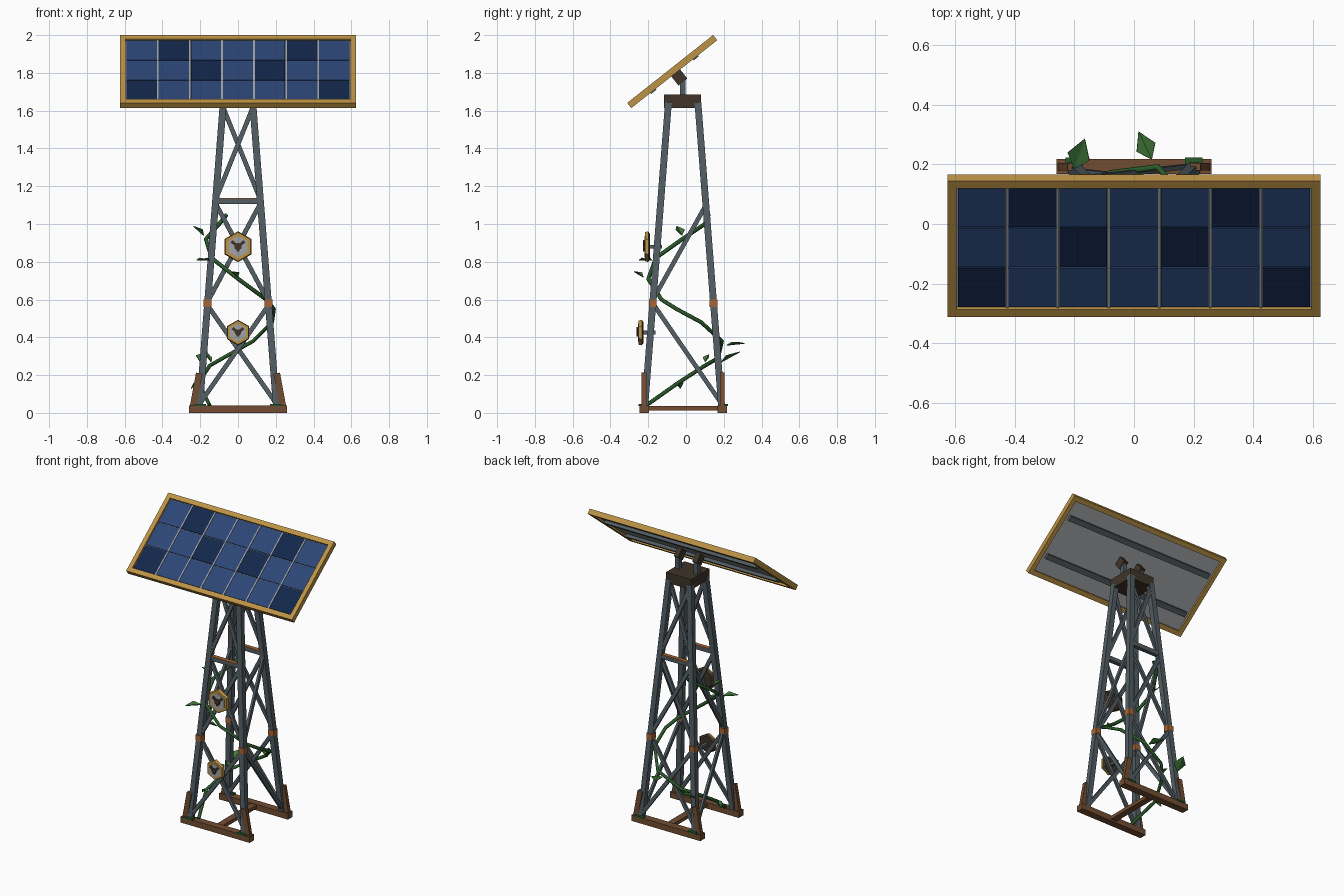
import bpy, bmesh, math
from mathutils import Matrix, Vector

if "Cube" in bpy.data.objects:
    bpy.data.objects.remove(bpy.data.objects["Cube"])


def material(name, r, g, b):
    m = bpy.data.materials.new(name)
    m.use_nodes = True
    m.diffuse_color = (r, g, b, 1)
    m.node_tree.nodes["Principled BSDF"].inputs["Base Color"].default_value = (r, g, b, 1)
    return m


steel = material("steel grey", .085, .11, .122)
rust = material("rust orange", .38, .13, .035)
timber = material("timber brown", .17, .075, .032)
dark = material("dark brown", .05, .034, .022)
brass = material("brass yellow", .50, .29, .06)
blue = material("cell blue", .024, .06, .18)
navy = material("cell navy", .006, .02, .068)
silver = material("silver grey", .36, .37, .38)
vine_green = material("vine green", .022, .10, .022)
leaf_green = material("leaf green", .05, .18, .04)


def finish(name, bm, mat):
    me = bpy.data.meshes.new(name)
    bm.to_mesh(me)
    bm.free()
    me.materials.append(mat)
    ob = bpy.data.objects.new(name, me)
    bpy.context.collection.objects.link(ob)
    return ob


def box(name, loc, size, mat, frame=Matrix()):
    bm = bmesh.new()
    m = frame @ Matrix.Translation(loc) @ Matrix.Diagonal((*size, 1))
    bmesh.ops.create_cube(bm, size=1, matrix=m)
    return finish(name, bm, mat)


def beam(name, p, q, w, d, mat):
    """Square bar from p to q."""
    p, q = Vector(p), Vector(q)
    z = (q - p).normalized()
    ref = Vector((0, 1, 0)) if abs(z.x) > .95 else Vector((1, 0, 0))
    x = (ref - z * ref.dot(z)).normalized()
    rot = Matrix((x, z.cross(x), z)).transposed().to_4x4()
    return box(name, (0, 0, 0), (w, d, (q - p).length), mat,
               Matrix.Translation((p + q) / 2) @ rot)


def hexagon(name, loc, r_back, r_front, depth, mat):
    """Six-sided prism facing the front, with a corner at the top."""
    bm = bmesh.new()
    m = Matrix.Translation(loc) @ Matrix.Rotation(math.pi / 2, 4, 'X')
    bmesh.ops.create_cone(bm, cap_ends=True, segments=6, radius1=r_back,
                          radius2=r_front, depth=depth, matrix=m)
    return finish(name, bm, mat)


# Tower
MID = -.015


def corner(sx, sy, z):
    h = .203 - (z - .04) * .078
    return Vector((sx * h, MID + sy * h, z))


for sy in (-1, 1):
    side = "front" if sy < 0 else "back"
    y = MID + sy * .207
    box(side + "_skid", (0, y, .02), (.52, .05, .04), timber)
    for sx in (-1, 1):
        beam(side + "_leg", corner(sx, sy, .03), corner(sx, sy, 1.64), .036, .036, steel)
        box(side + "_joint", corner(sx, sy, .58), (.042, .042, .04), rust)
        beam(side + "_foot_brace", (sx * .238, y, .03), (sx * .205, y, .21), .035, .026, timber)
        box(side + "_moss", (sx * .2, y + sy * .015, .042), (.06, .03, .012), vine_green)
        # crossed braces, one bar of each pair set slightly behind the other
        for lo, hi in ((.05, .57), (.59, 1.11), (1.13, 1.62)):
            off = Vector((0, sx * .008, 0))
            beam(side + "_cross_brace", corner(sx, sy, lo) + off,
                 corner(-sx, sy, hi) + off, .024, .016, steel)
    a, b = corner(-1, sy, 1.12), corner(1, sy, 1.12)
    beam(side + "_tie_bar", a, b, .028, .026, steel)
    box(side + "_tie_bar_top", (0, a.y, 1.135), (b.x - a.x, .028, .004), rust)

for sx in (-1, 1):
    beam("side_lower_brace", corner(sx, -1, .58), corner(sx, 1, .05), .016, .024, steel)
    beam("side_upper_brace", corner(sx, -1, .60), corner(sx, 1, 1.10), .016, .024, steel)
box("centre_beam", (0, MID, .024), (.045, .38, .024), timber)
box("tower_cap", (0, MID - .003, 1.65), (.19, .195, .07), dark)

# Tilted panel
TILT = Matrix.Translation((0, -.073, 1.807)) @ Matrix.Rotation(math.radians(38.3), 4, 'X')
for s in (-1, 1):
    box("panel_frame_end", (s * .61, 0, 0), (.03, .58, .035), brass, TILT)
    box("panel_frame_edge", (0, s * .274, 0), (1.19, .032, .035), brass, TILT)
    box("back_rail", (0, s * .143, -.013), (1.14, .035, .022), steel, TILT)
    box("post", (s * .07, MID - .003, 1.72), (.03, .03, .09), steel)
    box("tilt_bracket", (s * .07, .01, -.048), (.035, .06, .062), dark, TILT)
box("backing_sheet", (0, 0, 0), (1.2, .53, .008), silver, TILT)
for row in (-1, 0, 1):
    for col in range(-3, 4):
        shade = navy if abs(col) == 2 + row or (row == 1 and abs(col) == 2) else blue
        if row == 1:
            shade = navy if abs(col) == 2 else blue
        elif row == 0:
            shade = navy if abs(col) == 1 else blue
        else:
            shade = navy if abs(col) == 3 else blue
        box("solar_cell", (col * .17, row * .171, .006), (.16, .166, .008), shade, TILT)
for col in range(6):
    box("cell_divider", ((col - 2.5) * .17, 0, .008), (.009, .514, .008), silver, TILT)

# Hexagonal lamps on the front
for z, y, r in ((.88, -.208, .082), (.425, -.242, .068)):
    hexagon("lamp_back", (0, y + .014, z), r * .8, r * .95, .008, dark)
    hexagon("lamp_rim", (0, y, z), r, r * .93, .02, brass)
    hexagon("lamp_face", (0, y - .01, z), r * .7, r * .7, .006, silver)
    hexagon("lamp_hub", (0, y - .014, z), r * .25, r * .25, .012, dark)
    for ang in (40, 140, 270):
        t = math.radians(ang)
        reach = r * (.3 if ang == 270 else .55)
        beam("lamp_spoke", (0, y - .016, z),
             (reach * math.cos(t), y - .016, z + reach * math.sin(t)), .016, .008, dark)
    beam("lamp_arm", (0, y, z), (0, y + .08, z), .02, .02, steel)

# Climbing vine
path = [(-.15, -.21, .04), (-.21, -.04, .16), (-.15, .10, .25), (-.08, .17, .29),
        (.08, .19, .38), (.18, .08, .48), (.19, -.05, .55), (.15, -.13, .60),
        (0, -.20, .71), (-.14, -.16, .82), (-.17, -.02, .92), (-.10, .10, 1.0),
        (-.06, .12, 1.05)]
curve = bpy.data.curves.new("vine", 'CURVE')
curve.dimensions = '3D'
curve.bevel_depth = .011
curve.bevel_resolution = 1
curve.use_fill_caps = True
spline = curve.splines.new('POLY')
spline.points.add(len(path) - 1)
for pt, co in zip(spline.points, path):
    pt.co = (*co, 1)
curve.materials.append(vine_green)
bpy.context.collection.objects.link(bpy.data.objects.new("vine", curve))


def leaf(base, tip):
    """Diamond leaf folded along its middle."""
    base, tip = Vector(base), Vector(tip)
    d = tip - base
    across = d.cross(Vector((0, 0, 1))).normalized() * d.length * .32
    fold = across.cross(d).normalized() * .012
    mid = base + d * .45
    bm = bmesh.new()
    v = [bm.verts.new(c) for c in (base, mid + across + fold, tip, mid - across + fold, mid)]
    for i in range(4):
        bm.faces.new((v[i], v[(i + 1) % 4], v[4]))
    ob = finish("leaf", bm, leaf_green)
    ob.modifiers.new("thickness", 'SOLIDIFY').thickness = .004


leaf((.06, .215, .36), (.015, .31, .37))
leaf((-.2, .185, .27), (-.165, .285, .325))
leaf((-.15, -.18, .81), (-.22, -.25, .81))
leaf((.0, -.225, .72), (-.03, -.275, .75))
leaf((-.18, -.02, .94), (-.235, -.05, .99))
leaf((-.2, -.04, .17), (-.25, -.03, .13))
leaf((-.14, .10, .27), (-.17, .12, .31))
